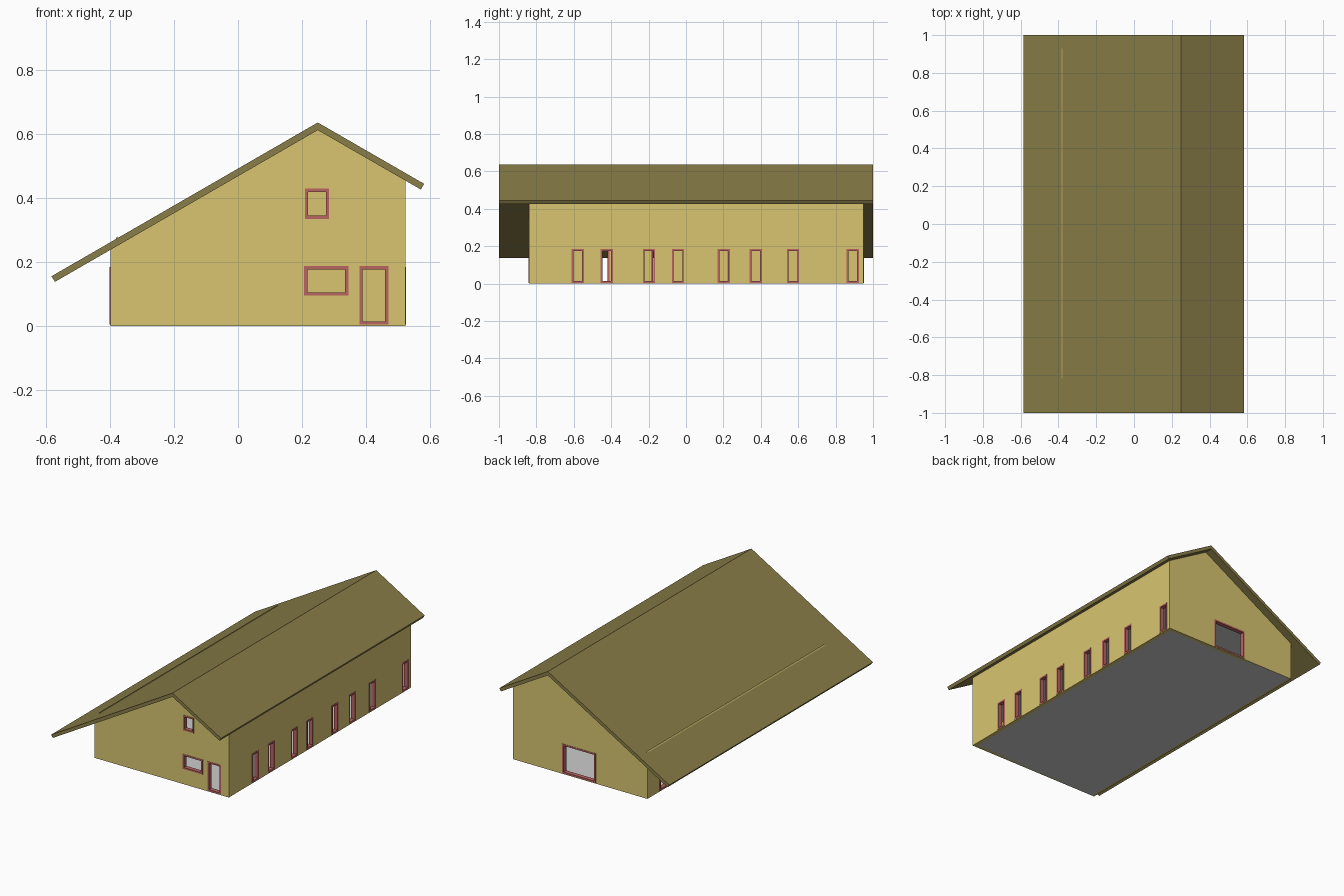
import bpy, bmesh
from mathutils import Vector, Matrix

if "Cube" in bpy.data.objects:
    bpy.data.objects.remove(bpy.data.objects["Cube"])

X0, X1, Y0, Y1 = -0.40, 0.525, -0.84, 0.95   # outer wall faces
T = 0.022                                    # wall thickness


def material(name, rgb):
    m = bpy.data.materials.new(name)
    m.diffuse_color = (*rgb, 1)
    m.use_nodes = True
    m.node_tree.nodes["Principled BSDF"].inputs["Base Color"].default_value = m.diffuse_color
    return m


WALL = material("wall_yellow", (0.69, 0.56, 0.165))
ROOF = material("roof_brown", (0.25, 0.205, 0.065))
FRAME = material("frame_red", (0.48, 0.13, 0.12))


def finish(name, bm, mat=None):
    bmesh.ops.recalc_face_normals(bm, faces=bm.faces[:])
    me = bpy.data.meshes.new(name)
    bm.to_mesh(me)
    bm.free()
    ob = bpy.data.objects.new(name, me)
    bpy.context.collection.objects.link(ob)
    if mat:
        me.materials.append(mat)
    return ob


def add_box(bm, lo, hi):
    lo, hi = Vector(lo), Vector(hi)
    bmesh.ops.create_cube(bm, size=1, matrix=Matrix.Translation((lo + hi) / 2)
                          @ Matrix.Diagonal((*(hi - lo), 1)))


def box(name, lo, hi, mat=None):
    bm = bmesh.new()
    add_box(bm, lo, hi)
    return finish(name, bm, mat)


def prism(name, profile, y0, y1, mat):
    """Extrude an x-z profile along y."""
    bm = bmesh.new()
    face = bm.faces.new([bm.verts.new((x, y0, z)) for x, z in profile])
    ext = bmesh.ops.extrude_face_region(bm, geom=[face])
    bmesh.ops.translate(bm, vec=(0, y1 - y0, 0),
                        verts=[v for v in ext["geom"] if isinstance(v, bmesh.types.BMVert)])
    return finish(name, bm, mat)


def openings(wall, axis, d0, d1, rects, label):
    """Cut rectangles (u0, u1, z0, z1) through a wall and add a frame in each."""
    def pts(u, d, z):
        return (u, d, z) if axis == "x" else (d, u, z)

    cut = bmesh.new()
    w, e = 0.010, 0.002
    for i, (u0, u1, z0, z1) in enumerate(rects):
        add_box(cut, pts(u0, d0 - 0.02, z0), pts(u1, d1 + 0.02, z1))
        bm = bmesh.new()
        for a, b, c, d in ((u0, u0 + w, z0, z1), (u1 - w, u1, z0, z1),
                           (u0 + w, u1 - w, z0, z0 + w), (u0 + w, u1 - w, z1 - w, z1)):
            add_box(bm, pts(a, d0 - e, c), pts(b, d1 + e, d))
        finish(f"{label}_frame_{i + 1}", bm, FRAME)
    cutter = finish(f"{label}_cutter", cut)
    cutter.hide_render = True
    cutter.hide_viewport = True
    mod = wall.modifiers.new("openings", "BOOLEAN")
    mod.operation, mod.solver, mod.object = "DIFFERENCE", "EXACT", cutter


# Roof: asymmetric gable
prism("roof", [(-0.585, 0.155), (0.25, 0.637), (0.583, 0.445),
               (0.573, 0.427), (0.25, 0.613), (-0.573, 0.138)], -1, 1, ROOF)

# Gable walls
gable = [(X0, 0), (X1, 0), (X1, 0.455), (0.25, 0.613), (X0, 0.238)]
front = prism("front_wall", gable, Y0, Y0 + T, WALL)
openings(front, "x", Y0, Y0 + T, [(0.207, 0.346, 0.095, 0.187), (0.38, 0.471, 0.004, 0.187),
                                  (0.21, 0.285, 0.335, 0.43)], "front")
back = prism("back_wall", gable, Y1 - T, Y1, WALL)
openings(back, "x", Y1 - T, Y1, [(-0.045, 0.185, 0.004, 0.187)], "back")

# Long side walls; the left one just breaks through the roof
right = prism("right_wall", [(X1 - T, 0), (X1, 0), (X1, 0.455), (X1 - T, 0.467)],
              Y0 + T, Y1 - T, WALL)
openings(right, "y", X1 - T, X1, [(y, y + 0.066, 0.004, 0.184) for y in
         (-0.611, -0.457, -0.231, -0.076, 0.169, 0.339, 0.539, 0.859)], "right")
left = prism("left_wall", [(X0, 0), (X0 + T, 0), (X0 + T, 0.281), (X0, 0.24)],
             Y0 + T, Y1 - T, WALL)
openings(left, "y", X0, X0 + T, [(y, y + 0.09, 0.004, 0.184) for y in
         (-0.75, -0.5, -0.187, 0.223, 0.43, 0.74)], "left")

# Floors
box("ground_floor", (X0 + 0.012, Y0 + 0.001, 0), (X1 - 0.001, Y1 - 0.001, 0.004))
box("upper_floor", (X0 + T, Y0 + T, 0.228), (X1 - T, Y1 - T, 0.243))
